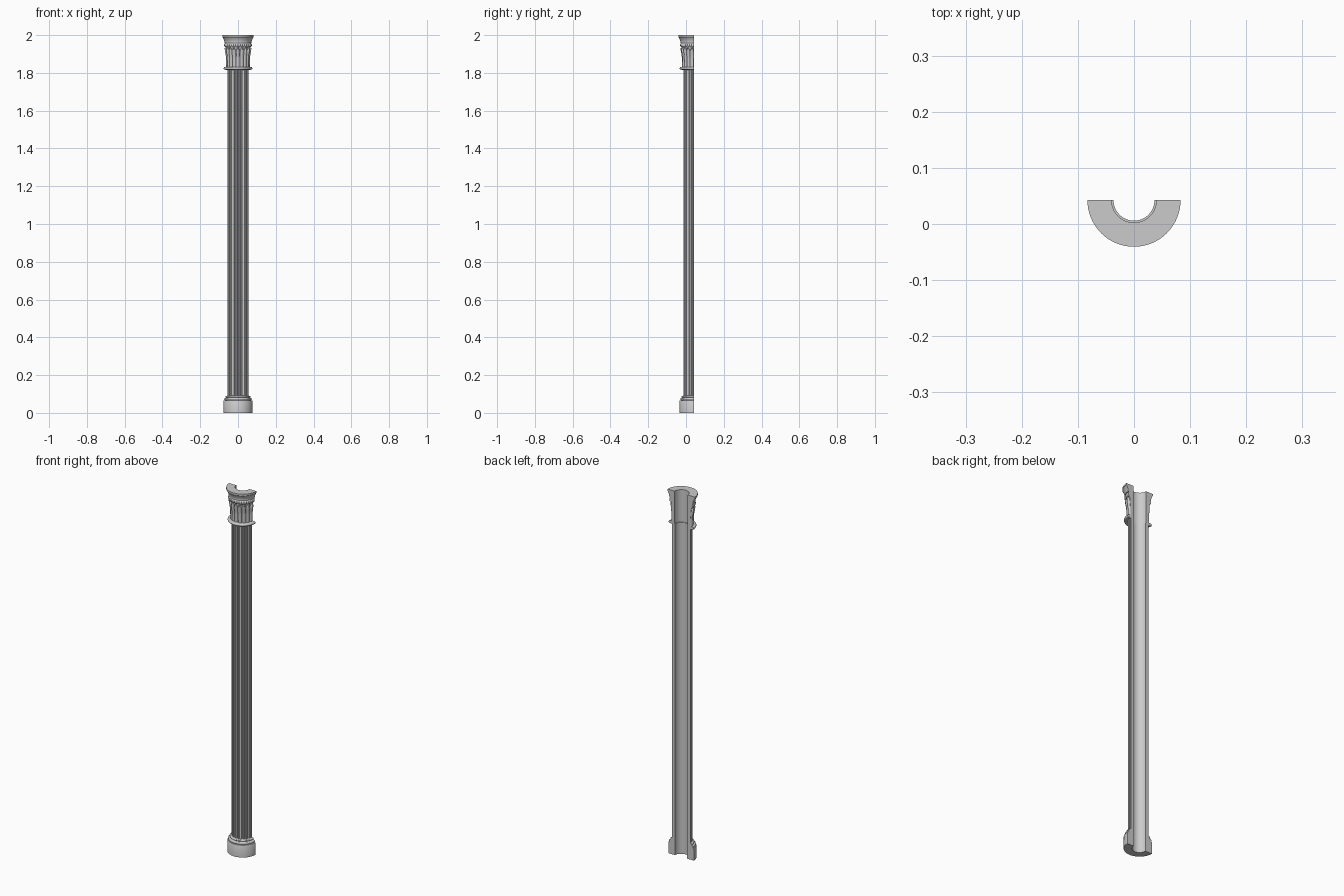
import bpy, bmesh, math
from math import pi, sin, cos

if "Cube" in bpy.data.objects:
    bpy.data.objects.remove(bpy.data.objects["Cube"])

CY = 0.0425      # centre of the half circle (flat back plane)
FLUTES = 11


def half_turn(name, outer, inner, steps=64, relief=None):
    """Sweep a closed (radius, z) section through the front half circle.
    relief(u, z) adds a radial offset to the outer points, u in 0..1."""
    section = [(r, z, True) for r, z in outer] + [(r, z, False) for r, z in inner]
    bm = bmesh.new()
    rings = []
    for i in range(steps + 1):
        u = i / steps
        a = pi + pi * u
        ring = []
        for r, z, out in section:
            if out and relief:
                r += relief(u, z)
            ring.append(bm.verts.new((r * cos(a), CY + r * sin(a), z)))
        rings.append(ring)
    n = len(section)
    for p, q in zip(rings, rings[1:]):
        for k in range(n):
            m = (k + 1) % n
            bm.faces.new((p[k], q[k], q[m], p[m]))
    bm.faces.new(rings[0])
    bm.faces.new(rings[-1][::-1])
    bmesh.ops.recalc_face_normals(bm, faces=bm.faces[:])
    me = bpy.data.meshes.new(name)
    bm.to_mesh(me)
    bm.free()
    ob = bpy.data.objects.new(name, me)
    bpy.context.collection.objects.link(ob)
    bpy.ops.object.select_all(action='DESELECT')
    ob.select_set(True)
    bpy.context.view_layer.objects.active = ob
    bpy.ops.object.shade_smooth_by_angle(angle=math.radians(35))
    return ob


def bead(r, z0, z1, bulge, n=8):
    """Rounded moulding profile from z0 to z1."""
    return [(r + bulge * sin(pi * i / n), z0 + (z1 - z0) * (1 - cos(pi * i / n)) / 2)
            for i in range(n + 1)]


# Concave channels with narrow flat fillets between them
def flute(u, z):
    f = (u * FLUTES) % 1
    if f < 0.2 or f > 0.8:
        return 0
    return -0.006 * max(0, sin(pi * (f - 0.2) / 0.6)) ** 0.7


# Upright tongue leaves with round tips, raised from the capital bell
def tongues(u, z):
    f = abs((u * 9) % 1 - 0.5) * 2
    t = (z - 1.832) / 0.100
    width = 0.85 * math.sqrt(max(0, 1 - max(0, (t - 0.7) / 0.3) ** 2))
    if f >= width or width == 0:
        return 0
    curl = 0.004 * max(0, t - 0.5) * 2
    return (0.005 + curl) * math.sqrt(1 - (f / width) ** 2) + 0.001


# Small egg-shaped beads on the band above the leaves
def eggs(u, z):
    return 0.003 * abs(sin(pi * u * 18)) * max(0, sin(pi * (z - 1.936) / 0.022))


# Base: plinth drum and stepped mouldings
base_outer = [(0.077, 0), (0.077, 0.062), (0.075, 0.066)]
base_outer += bead(0.069, 0.067, 0.079, 0.004)
base_outer += [(0.064, 0.080)] + bead(0.062, 0.081, 0.090, 0.004) + [(0.056, 0.091)]
half_turn("base", base_outer, [(0.037, 0.091), (0.037, 0)])

# Fluted shaft
half_turn("shaft", [(0.056, 0.088), (0.056, 1.822)],
          [(0.0365, 1.822), (0.0365, 0.088)], steps=FLUTES * 20, relief=flute)

# Astragal ring under the capital
half_turn("neck_ring", [(0.058, 1.816)] + bead(0.070, 1.817, 1.831, 0.006) + [(0.060, 1.832)],
          [(0.040, 1.832), (0.040, 1.816)])

# Leafy bell of the capital
bell = []
for i in range(25):
    t = i / 24
    bell.append((0.057 + 0.006 * t * t, 1.832 + 0.104 * t))
half_turn("capital_leaves", bell, [(0.040, 1.936), (0.040, 1.832)], steps=198, relief=tongues)

# Beaded band
half_turn("capital_band", bead(0.066, 1.936, 1.958, 0.005, 10),
          [(0.040, 1.958), (0.040, 1.936)], steps=180, relief=eggs)

# Flared top
flare = [(0.068, 1.958), (0.072, 1.959), (0.072, 1.963)]
for i in range(9):
    t = i / 8
    flare.append((0.072 + 0.009 * t ** 1.6, 1.964 + 0.024 * t))
flare += [(0.083, 1.990), (0.083, 2.0)]
half_turn("capital_top", flare, [(0.040, 2.0), (0.040, 1.958)])
